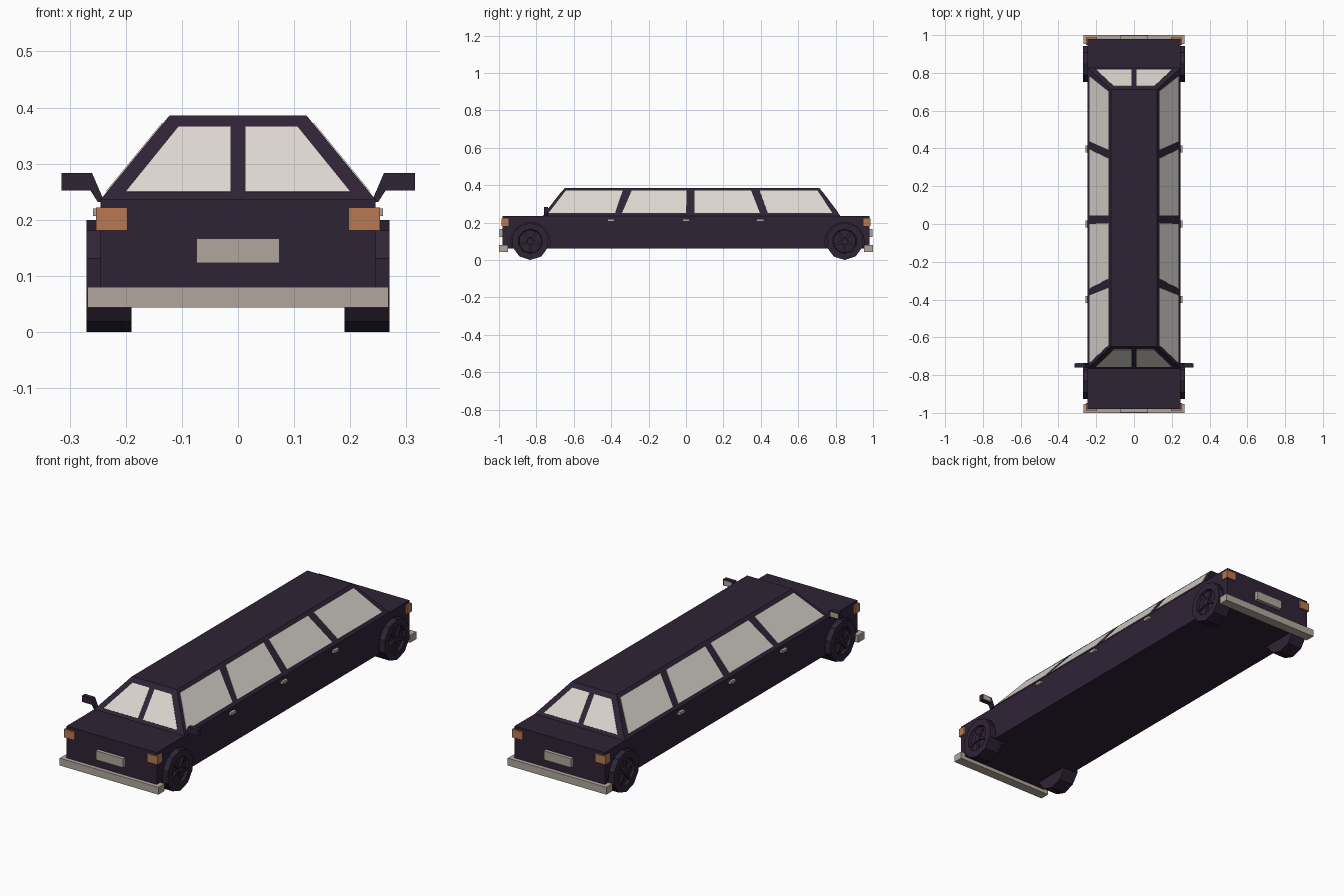
import bpy, bmesh, math
from mathutils import Vector, Matrix

if "Cube" in bpy.data.objects:
    bpy.data.objects.remove(bpy.data.objects["Cube"])


def mat(name, rgb):
    m = bpy.data.materials.new(name)
    m.diffuse_color = (*rgb, 1)
    m.use_nodes = True
    m.node_tree.nodes["Principled BSDF"].inputs["Base Color"].default_value = m.diffuse_color
    return m


PAINT = mat("dark purple paint", (0.028, 0.017, 0.036))
GLASS = mat("pale glass", (0.72, 0.68, 0.63))
TRIM = mat("warm grey trim", (0.44, 0.39, 0.34))
LAMP = mat("orange lamp", (0.48, 0.19, 0.08))


def finish(name, bm, material):
    bmesh.ops.recalc_face_normals(bm, faces=bm.faces[:])
    me = bpy.data.meshes.new(name)
    bm.to_mesh(me)
    bm.free()
    me.materials.append(material)
    ob = bpy.data.objects.new(name, me)
    bpy.context.collection.objects.link(ob)
    return ob


def prism(name, a, b, material):
    """Solid joining two matching outlines a and b."""
    bm = bmesh.new()
    va = [bm.verts.new(p) for p in a]
    vb = [bm.verts.new(p) for p in b]
    bm.faces.new(va)
    bm.faces.new(vb)
    n = len(va)
    for i in range(n):
        j = (i + 1) % n
        bm.faces.new((va[i], va[j], vb[j], vb[i]))
    return finish(name, bm, material)


def rect(x0, x1, y0, y1, z):
    return [(x0, y0, z), (x1, y0, z), (x1, y1, z), (x0, y1, z)]


def box(name, x0, x1, y0, y1, z0, z1, material):
    return prism(name, rect(x0, x1, y0, y1, z0), rect(x0, x1, y0, y1, z1), material)


# Lower body with wheel wells cut out
AXLES = {"front": -0.832, "rear": 0.848}
body = box("body", -0.245, 0.245, -0.98, 0.98, 0.062, 0.236, PAINT)
for end, y in AXLES.items():
    for s in (-1, 1):
        bm = bmesh.new()
        bmesh.ops.create_cone(bm, cap_ends=True, segments=16, radius1=0.106, radius2=0.106, depth=0.2,
                              matrix=Matrix.Translation((s * 0.28, y, 0.095)) @ Matrix.Rotation(math.pi / 2, 4, 'Y'))
        cutter = finish("well_cutter", bm, PAINT)
        cutter.hide_render = True
        cutter.hide_viewport = True
        mod = body.modifiers.new("well", 'BOOLEAN')
        mod.operation = 'DIFFERENCE'
        mod.solver = 'EXACT'
        mod.object = cutter

# Cabin
Z0, Z1 = 0.236, 0.386
prism("cabin", rect(-0.245, 0.245, -0.765, 0.825, Z0), rect(-0.122, 0.122, -0.648, 0.712, Z1), PAINT)


def pane(name, pts, outward):
    """Thin glass plate lying on the cabin surface."""
    p = [Vector(q) for q in pts]
    n = (p[1] - p[0]).cross(p[2] - p[0]).normalized()
    if n.dot(Vector(outward)) < 0:
        n = -n
    prism(name, [q - n * 0.002 for q in p], [q + n * 0.002 for q in p], GLASS)


def rise(z):
    return (z - Z0) / (Z1 - Z0)


# Side windows: bottom y pair, top y pair
zb, zt = 0.25, 0.371
for b0, b1, t0, t1 in ((-0.735, -0.378, -0.642, -0.338), (-0.342, 0.0, -0.29, 0.004),
                       (0.045, 0.395, 0.045, 0.348), (0.437, 0.782, 0.393, 0.703)):
    for s in (-1, 1):
        xb, xt = (s * (0.245 - 0.123 * rise(z)) for z in (zb, zt))
        pane("side_window", [(xb, b0, zb), (xb, b1, zb), (xt, t1, zt), (xt, t0, zt)], (s, 0, 0))

# Split windscreen and rear window
zb, zt = 0.249, 0.365
for name, y0, dy in (("windscreen", -0.765, 0.117), ("rear_window", 0.825, -0.113)):
    yb, yt = y0 + dy * rise(zb), y0 + dy * rise(zt)
    for s in (-1, 1):
        pane(name, [(s * 0.013, yb, zb), (s * 0.2, yb, zb), (s * 0.106, yt, zt), (s * 0.013, yt, zt)],
             (0, y0, 0))


def wheel(name, s, y):
    """Ten-sided wheel with a sunken rim and spokes."""
    bm = bmesh.new()
    bmesh.ops.create_cone(bm, cap_ends=True, segments=10, radius1=0.1, radius2=0.1, depth=0.08,
                          matrix=Matrix.Rotation(math.pi / 10, 4, 'Z'))
    cap = [f for f in bm.faces if f.normal.z > 0.9]
    bmesh.ops.inset_region(bm, faces=cap, thickness=0.034)
    bmesh.ops.inset_region(bm, faces=cap, thickness=0.004, depth=-0.012)
    for k in range(5):
        m = Matrix.Rotation(k * math.tau / 5, 4, 'Z') @ Matrix.Translation((0.032, 0, 0.031))
        bmesh.ops.create_cube(bm, size=1, matrix=m @ Matrix.Diagonal((0.058, 0.014, 0.012, 1)))
    bmesh.ops.create_cone(bm, cap_ends=True, segments=10, radius1=0.02, radius2=0.017, depth=0.016,
                          matrix=Matrix.Translation((0, 0, 0.032)))
    # outer face points sideways, a flat side rests on the ground
    turn = Matrix.Rotation(s * math.pi / 2, 4, 'Y')
    bmesh.ops.transform(bm, matrix=Matrix.Translation((s * 0.23, y, 0.0951)) @ turn, verts=bm.verts[:])
    low = min(v.co.z for v in bm.verts)
    bmesh.ops.translate(bm, vec=(0, 0, -low), verts=bm.verts[:])
    finish(name, bm, PAINT)


for end, y in AXLES.items():
    for s in (-1, 1):
        wheel(end + "_wheel", s, y)

# Bumpers, number plates and lamps at both ends
for end, e in (("front", -1), ("rear", 1)):
    box(end + "_bumper", -0.268, 0.268, e * 0.952, e * 1.0, 0.044, 0.08, TRIM)
    box(end + "_plate", -0.074, 0.074, e * 0.97, e * 0.997, 0.123, 0.167, TRIM)
    for s in (-1, 1):
        box(end + "_lamp", s * 0.197, s * 0.253, e * 0.948, e * 0.987, 0.181, 0.222, LAMP)

# Door handles and wing mirrors
OUT = ((0.238, 0.232), (0.26, 0.283), (0.315, 0.283), (0.315, 0.252), (0.263, 0.252), (0.25, 0.232))
for s in (-1, 1):
    for y in (-0.4, 0.0, 0.397):
        box("door_handle", s * 0.24, s * 0.258, y - 0.019, y + 0.019, 0.207, 0.22, TRIM)
    prism("wing_mirror", [(s * x, -0.76, z) for x, z in OUT], [(s * x, -0.738, z) for x, z in OUT], PAINT)
    box("mirror_glass", s * 0.269, s * 0.31, -0.74, -0.736, 0.256, 0.279, TRIM)
